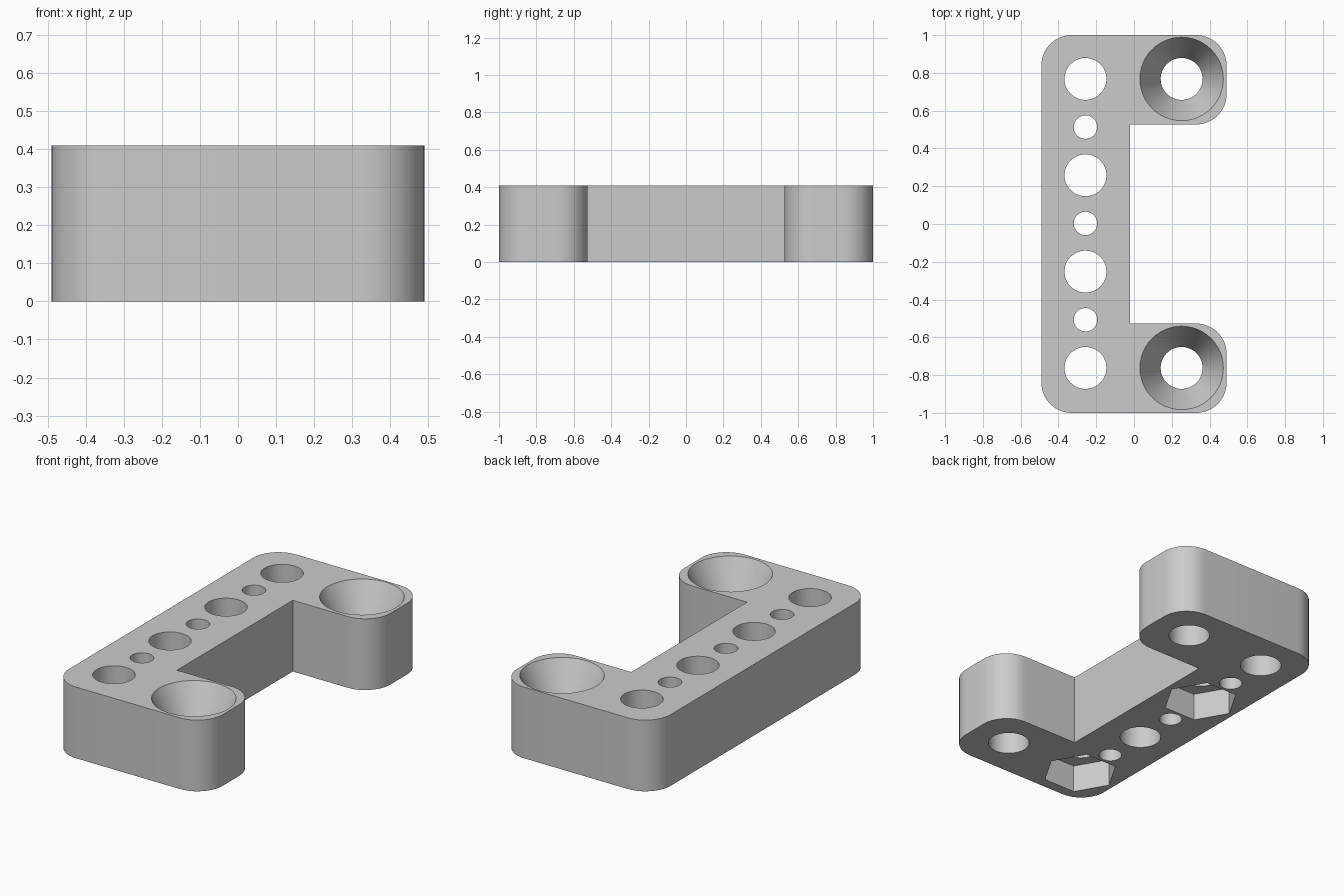
import bpy, bmesh
from math import sin, cos, pi, radians

if "Cube" in bpy.data.objects:
    bpy.data.objects.remove(bpy.data.objects["Cube"])

HEIGHT = 0.41
PITCH = 0.255      # spacing of the hole row
CORNER = 0.16      # outer corner radius
HALF_X, HALF_Y = 0.49, 1.0
HOLE, PIN, SINK, NUT = 0.111, 0.062, 0.221, 0.204

grey = bpy.data.materials.new("plain_grey")
grey.use_nodes = True
colour = (0.6, 0.6, 0.6, 1)
grey.diffuse_color = colour
grey.node_tree.nodes["Principled BSDF"].inputs["Base Color"].default_value = colour


def make_object(name, bm):
    bmesh.ops.recalc_face_normals(bm, faces=bm.faces)
    mesh = bpy.data.meshes.new(name)
    bm.to_mesh(mesh)
    bm.free()
    obj = bpy.data.objects.new(name, mesh)
    obj.data.materials.append(grey)
    bpy.context.collection.objects.link(obj)
    return obj


def rounded(cx, cy, start, steps=12):
    """Quarter arc of the outer corner radius."""
    angles = [radians(start + 90 * i / steps) for i in range(steps + 1)]
    return [(cx + CORNER * cos(a), cy + CORNER * sin(a)) for a in angles]


def lathe(name, x, y, rings, sides):
    """Closed turned solid from (radius, height) rings."""
    bm = bmesh.new()
    loops = [[bm.verts.new((x + r * cos(2 * pi * i / sides),
                            y + r * sin(2 * pi * i / sides), z))
              for i in range(sides)] for r, z in rings]
    for low, high in zip(loops, loops[1:]):
        for i in range(sides):
            j = (i + 1) % sides
            bm.faces.new((low[i], low[j], high[j], high[i]))
    bm.faces.new(loops[0])
    bm.faces.new(loops[-1])
    return make_object(name, bm)


# Bracket body: C-shaped outline with rounded outer corners
right, far = HALF_X - CORNER, HALF_Y - CORNER
inner_x, inner_y = -0.02, 0.527
outline = (rounded(-right, -far, 180) + rounded(right, -far, 270)
           + rounded(right, -inner_y - CORNER, 0)
           + [(inner_x, -inner_y), (inner_x, inner_y)]
           + rounded(right, inner_y + CORNER, 270)
           + rounded(right, far, 0) + rounded(-right, far, 90))
bm = bmesh.new()
base = bm.faces.new([bm.verts.new((x, y, 0)) for x, y in outline])
top = bmesh.ops.extrude_face_region(bm, geom=[base])["geom"]
bmesh.ops.translate(bm, vec=(0, 0, HEIGHT),
                    verts=[v for v in top if isinstance(v, bmesh.types.BMVert)])
body = make_object("bracket_body", bm)

# Row of alternating screw and pin holes
cutters = []
under, over = -0.1, HEIGHT + 0.1
for i in range(-3, 4):
    radius = HOLE if i % 2 else PIN
    cutters.append(lathe("row_hole_cutter", -0.257, i * PITCH + 0.003,
                         [(radius, under), (radius, over)], 48))

# Hexagonal nut pockets in the underside
for i in (-3, 1):
    cutters.append(lathe("nut_pocket_cutter", -0.257, i * PITCH + 0.003,
                         [(NUT, under), (NUT, 0.16)], 6))

# Countersunk screw holes in the arms
for i in (-3, 3):
    cutters.append(lathe("countersink_cutter", 0.252, i * PITCH + 0.003,
                         [(HOLE, under), (HOLE, HEIGHT - 0.22),
                          (SINK, HEIGHT), (SINK, over)], 48))

# Cut the holes and discard the cutters
bpy.context.view_layer.objects.active = body
body.select_set(True)
for cutter in cutters:
    cutter.hide_render = True
    mod = body.modifiers.new("hole", 'BOOLEAN')
    mod.operation = 'DIFFERENCE'
    mod.solver = 'EXACT'
    mod.object = cutter
    bpy.ops.object.modifier_apply(modifier=mod.name)
    bpy.data.objects.remove(cutter)

bpy.ops.object.shade_smooth_by_angle(angle=radians(25))
